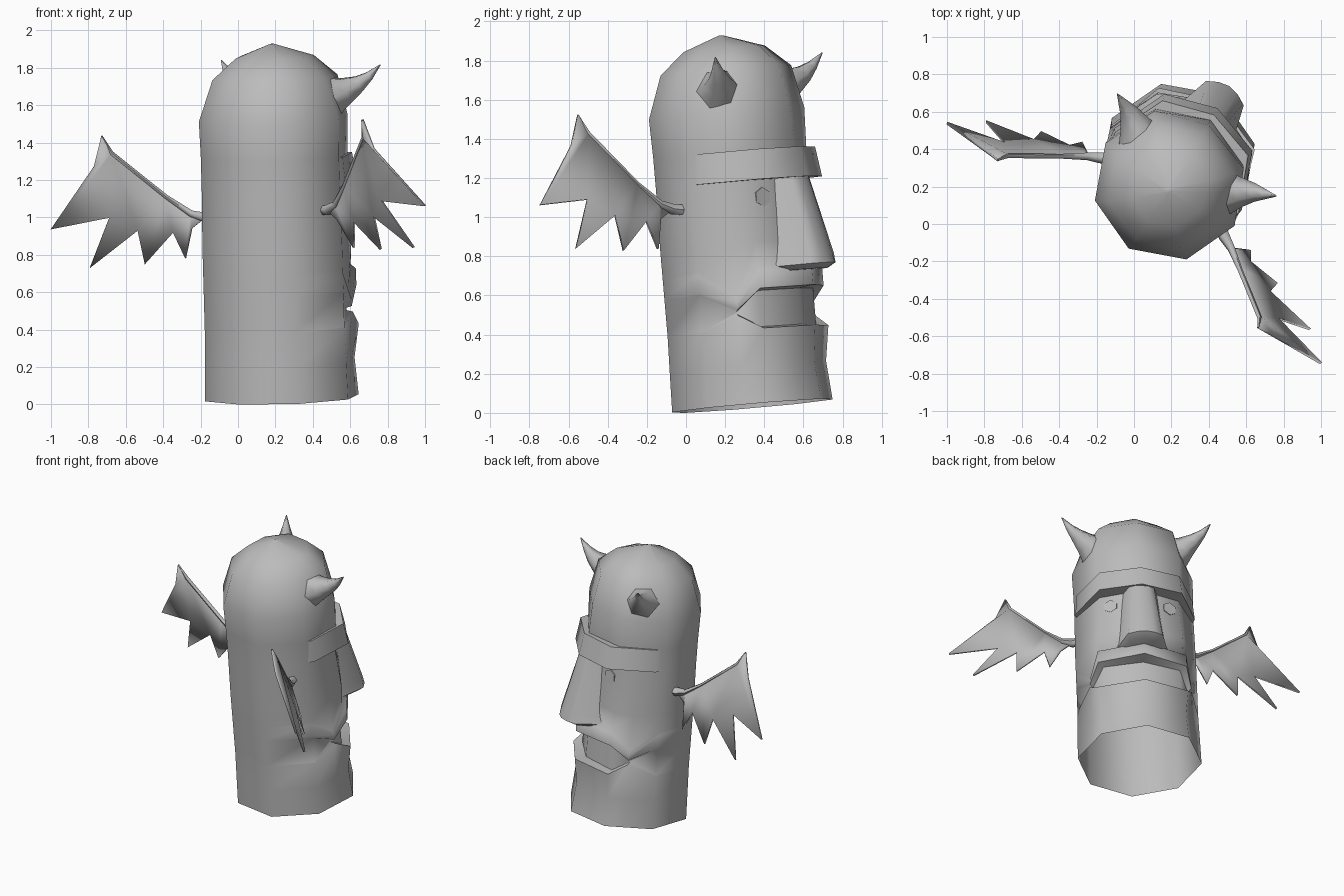
import bpy, bmesh
from math import radians, cos, sin, tau
from mathutils import Matrix, Vector

cube = bpy.data.objects.get("Cube")
if cube:
    bpy.data.objects.remove(cube)

stone = bpy.data.materials.new("grey stone")
stone.use_nodes = True
GREY = (0.5, 0.5, 0.5, 1)
stone.diffuse_color = GREY
stone.node_tree.nodes["Principled BSDF"].inputs["Base Color"].default_value = GREY

# The statue is turned about z and leans slightly back and sideways; the wings are rolled a little
TURN = Matrix.Rotation(radians(-32.7), 4, 'Z')
BODY = (Matrix.Translation((0.235, 0.34, 0.036)) @ TURN @ Matrix.Rotation(radians(1.3), 4, 'Y')
        @ Matrix.Rotation(radians(5), 4, 'X'))
WING = (Matrix.Translation((0.186, 0.265, 1.03)) @ TURN @ Matrix.Translation((0.04, 0, 0))
        @ Matrix.Rotation(radians(-3), 4, 'Y') @ Matrix.Translation((0, 0, -1.03)))


def finish(name, bm, matrix, angle=60):
    bmesh.ops.recalc_face_normals(bm, faces=bm.faces)
    mesh = bpy.data.meshes.new(name)
    bm.to_mesh(mesh)
    bm.free()
    mesh.materials.append(stone)
    obj = bpy.data.objects.new(name, mesh)
    bpy.context.collection.objects.link(obj)
    obj.matrix_world = matrix
    bpy.ops.object.select_all(action='DESELECT')
    obj.select_set(True)
    bpy.context.view_layer.objects.active = obj
    bpy.ops.object.shade_smooth_by_angle(angle=radians(angle))
    return obj


def loft(name, rings, matrix, angle=60, open_start=False):
    """Skin closed rings of points and cap the ends."""
    bm = bmesh.new()
    loops = [[bm.verts.new(p) for p in ring] for ring in rings]
    for a, b in zip(loops, loops[1:]):
        n = len(a)
        for i in range(n):
            j = (i + 1) % n
            bm.faces.new((a[i], a[j], b[j], b[i]))
    if not open_start:
        bm.faces.new(loops[0])
    bm.faces.new(loops[-1])
    return finish(name, bm, matrix, angle)


def mirrored(half):
    """Complete a ring from its x >= 0 half, whose ends lie on x = 0."""
    return half + [(-x, y, z) for x, y, z in half[-2:0:-1]]


def tube(name, path, sides, matrix):
    """Tapered tube through (x, y, z, radius) points."""
    pts = [Vector(p[:3]) for p in path]
    rings = []
    for i, p in enumerate(path):
        d = pts[min(i + 1, len(pts) - 1)] - pts[max(i - 1, 0)]
        q = d.to_track_quat('Z', 'Y')
        rings.append([pts[i] + q @ Vector((cos(tau * k / sides), sin(tau * k / sides), 0)) * p[3]
                      for k in range(sides)])
    return loft(name, rings, matrix)


# Head, hollow from below: height, radius, front corner, front centre, height at mouth corner
levels = [
    (0, .42, .297, .42, 0),
    (.2, .415, .285, .395, .2),
    (.38, .41, .305, .42, .455),
    (.39, .41, .26, .34, .465),
    (.575, .41, .26, .34, .475),
    (.585, .41, .30, .43, .485),
    (.675, .41, .30, .43, .52),
    (.70, .41, .28, .385, .55),
    (.82, .41, .285, .385, .8),
    (1.13, .405, .265, .37, 1.13),
    (1.3, .405, .28, .39, 1.3),
    (1.5, .41, .285, .38, 1.5),
    (1.72, .33, .25, .335, 1.72),
    (1.83, .20, .16, .225, 1.83),
    (1.9, .01, .007, .01, 1.9),
]
rings = []
for w, r, c, f, m in levels:
    rings.append(mirrored([
        (0, -r, w), (.71 * r, -.71 * r, w), (r, 0, w),
        (.4 * r + .6 * c, .6 * c, m), (c, c, w), (0, f, w)]))
loft("head", rings, BODY, 60, True)

# Brow: a band wrapped around the front, overhanging at its lower edge, sinking in at its ends
brow_half = [(.39, -.02), (.405, .06), (.28, .36), (0, .45)]
line = brow_half + [(-x, y) for x, y in brow_half[-2::-1]]
loft("brow", [[(x, y, 1.14), (x * .97, y * .94, 1.295), (x * .7, y * .7, 1.295), (x * .7, y * .7, 1.14)]
              for x, y in line], BODY, 50)

# Nose, spreading into the cheeks: height, half width, side depth, ridge depth
nose = [(1.16, .085, .40, .425), (.74, .11, .50, .53), (.69, .12, .50, .545), (.665, .10, .46, .49)]
loft("nose", [mirrored([(0, .25, w), (h * 1.6, .25, w), (h, s, w), (h * .5, (s + r) / 2 + .01, w), (0, r, w)])
              for w, h, s, r in nose], BODY)

# Wing outline: arm from shoulder to wrist, then feather tips and notches
arm = [(.33, -.08, 1.02, .03), (.39, -.12, 1.02, .03), (.46, -.155, 1.045, .02),
       (.567, -.226, 1.14, .013), (.80, -.381, 1.385, .012), (.83, -.43, 1.48, .005)]
elbow, wrist = [Vector(p[:3]) for p in arm[3:5]]
shoulder = Vector(arm[1][:3])
edge = Vector((.89, -.425, 1.32))
tips = [Vector(p) for p in ((1.19, -.41, 1.0), (1.03, -.29, .785), (.75, -.18, .79), (.535, -.11, .81))]
notches = [Vector(p) for p in ((.865, -.334, 1.045), (.75, -.237, .97), (.574, -.16, .95), (.463, -.147, .965))]
feathers = [
    (wrist, Vector(arm[5][:3]), edge), (wrist, edge, tips[0], notches[0]),
    (wrist, notches[0], tips[1], notches[1]), (wrist, notches[1], elbow),
    (elbow, notches[1], tips[2], notches[2]), (elbow, notches[2], Vector(arm[2][:3])),
    (Vector(arm[2][:3]), notches[2], tips[3], notches[3]),
    (shoulder, Vector(arm[2][:3]), notches[3]),
]

for side, s in (("left", 1), ("right", -1)):
    flip = Matrix.Diagonal((s, 1, 1))

    # Horn: broad base curving up to a point
    horn = [(.25, .12, 1.60, .14), (.34, .185, 1.64, .08), (.40, .225, 1.675, .05),
            (.45, .25, 1.715, .028), (.505, .28, 1.775, .003)]
    tube(side + "_horn", [(s * x, y, z, r) for x, y, z, r in horn], 6, BODY)

    # Eye: thin six-sided plate lying on the slanted cheek
    bm = bmesh.new()
    bmesh.ops.create_cone(bm, cap_ends=True, segments=6, radius1=.05, radius2=.05, depth=.009)
    q = Vector((s * .36, .93, 0)).to_track_quat('Z', 'Y').to_matrix().to_4x4()
    bm.transform(Matrix.Translation((s * .2, .298, 1.05)) @ q)
    finish(side + "_eye", bm, BODY, 30)

    # Wing: arm tube and a thin feathered web
    tube(side + "_wing_arm", [(s * x, y, z, r) for x, y, z, r in arm], 6, WING)
    bm = bmesh.new()
    for f in feathers:
        bm.faces.new([bm.verts.new(flip @ p) for p in f])
    bmesh.ops.remove_doubles(bm, verts=bm.verts, dist=.001)
    web = finish(side + "_wing_web", bm, WING)
    solid = web.modifiers.new("thickness", 'SOLIDIFY')
    solid.thickness = .015
    solid.offset = 0
